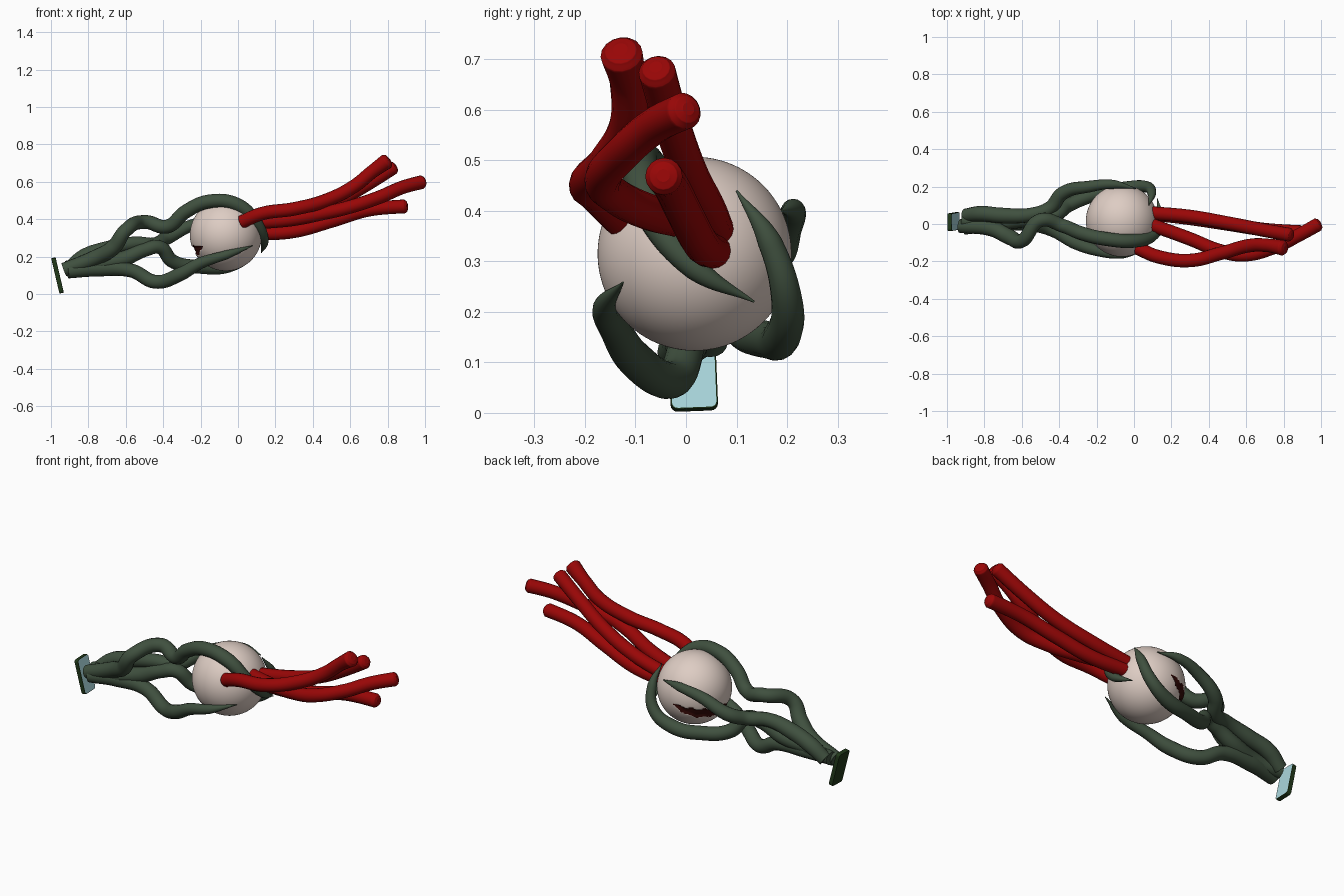
import bpy, bmesh, math
from mathutils import Matrix, Vector

cube = bpy.data.objects.get("Cube")
if cube:
    bpy.data.objects.remove(cube, do_unlink=True)


def material(name, rgb):
    m = bpy.data.materials.new(name)
    m.use_nodes = True
    m.diffuse_color = (*rgb, 1)
    m.node_tree.nodes["Principled BSDF"].inputs["Base Color"].default_value = (*rgb, 1)
    return m


red = material("deep_red", (0.32, 0.002, 0.002))
green = material("vine_green", (0.05, 0.08, 0.049))
skin = material("pale_skin", (0.73, 0.61, 0.55))
mouth_dark = material("mouth_dark_red", (0.035, 0.003, 0.002))
frame = material("plate_dark_green", (0.015, 0.04, 0.01))
blue = material("plate_light_blue", (0.4, 0.68, 0.72))


def add_object(name, mesh, *mats):
    obj = bpy.data.objects.new(name, mesh)
    bpy.context.collection.objects.link(obj)
    for m in mats:
        mesh.materials.append(m)
    return obj


def tube(name, points, radii, mat):
    """Smooth round tube through the points, stored as a mesh."""
    curve = bpy.data.curves.new(name + "_path", "CURVE")
    curve.dimensions = "3D"
    curve.bevel_depth = 1.0
    curve.bevel_resolution = 6
    curve.resolution_u = 12
    curve.use_fill_caps = True
    spline = curve.splines.new("BEZIER")
    spline.bezier_points.add(len(points) - 1)
    for bp, co, r in zip(spline.bezier_points, points, radii):
        bp.co = co
        bp.radius = r
        bp.handle_left_type = bp.handle_right_type = "AUTO"
    temp = bpy.data.objects.new(name + "_temp", curve)
    bpy.context.collection.objects.link(temp)
    graph = bpy.context.evaluated_depsgraph_get()
    mesh = bpy.data.meshes.new_from_object(temp.evaluated_get(graph))
    bpy.data.objects.remove(temp, do_unlink=True)
    mesh.materials.clear()
    for p in mesh.polygons:
        p.use_smooth = True
        p.material_index = 0
    return add_object(name, mesh, mat)


# Round head with a wide jagged mouth sunk into the -x side
CENTRE, RADIUS = Vector((-0.065, 0.017, 0.315)), 0.192


def in_mouth(d):
    a = math.atan2(d.y, -d.x)
    t = (a - 0.37) / 1.22
    if abs(t) > 1:
        return False
    top = -0.2 + 0.1 * t - 0.1 * (1 - t * t) * abs(math.sin(a * 9))
    bottom = -0.2 + 0.1 * t - (0.38 - 0.08 * abs(math.sin(a * 7))) * (1 - t ** 4)
    return bottom < d.z < top


bm = bmesh.new()
bmesh.ops.create_uvsphere(bm, u_segments=128, v_segments=80, radius=1)
for f in bm.faces:
    f.smooth = True
    f.material_index = int(in_mouth(f.calc_center_median().normalized()))
for v in bm.verts:
    sunk = all(f.material_index for f in v.link_faces)
    v.co = CENTRE + v.co * (RADIUS - (0.008 if sunk else 0))
mesh = bpy.data.meshes.new("head")
bm.to_mesh(mesh)
bm.free()
add_object("head", mesh, skin, mouth_dark)

# Red tentacles trailing from the +x side, with domed ends
red_paths = {
    "red_tentacle_upper": [(0.02, -0.13, 0.385), (0.13, -0.175, 0.43), (0.3, -0.195, 0.455),
                           (0.47, -0.155, 0.5), (0.62, -0.115, 0.575), (0.72, -0.115, 0.655),
                           (0.81, -0.13, 0.72)],
    "red_tentacle_inner": [(0.08, 0.06, 0.36), (0.3, 0.04, 0.41), (0.5, 0.005, 0.48),
                           (0.68, -0.03, 0.58), (0.845, -0.06, 0.685)],
    "red_tentacle_outer": [(0.08, 0.0, 0.38), (0.3, -0.08, 0.4), (0.45, -0.14, 0.43),
                           (0.58, -0.165, 0.46), (0.75, -0.125, 0.515), (0.88, -0.06, 0.57),
                           (0.997, 0.005, 0.602)],
    "red_tentacle_lower": [(0.09, 0.055, 0.32), (0.3, 0.03, 0.335), (0.5, 0.0, 0.39),
                           (0.7, -0.03, 0.45), (0.908, -0.045, 0.47)],
}
for name, pts in red_paths.items():
    end = Vector(pts[-1])
    ahead = (end - Vector(pts[-2])).normalized()
    end_radius = 0.042 if name.endswith("upper") else 0.037
    dome = [end - ahead * back for back in (0.018, 0.005, 0)]
    radii = [0.036] * (len(pts) - 1) + [end_radius * k for k in (1, 0.75, 0.35)]
    tube(name, pts[:-1] + dome, radii, red)

# Green tentacles from the plate, gripping the head with pointed tips
green_paths = {
    "green_tentacle_top": [(-0.93, -0.01, 0.13), (-0.76, -0.025, 0.195), (-0.665, -0.07, 0.25),
                           (-0.6, -0.09, 0.34), (-0.5, 0.02, 0.385), (-0.38, -0.01, 0.36),
                           (-0.28, -0.05, 0.44), (-0.15, -0.08, 0.495), (0.0, -0.09, 0.475),
                           (0.1, -0.06, 0.38), (0.14, 0.02, 0.285), (0.125, 0.135, 0.22)],
    "green_tentacle_under": [(-0.92, 0.02, 0.14), (-0.78, 0.0, 0.155), (-0.62, 0.02, 0.185),
                             (-0.5, 0.03, 0.235), (-0.42, 0.05, 0.25), (-0.35, 0.1, 0.175),
                             (-0.2, 0.16, 0.145), (-0.05, 0.19, 0.152), (0.06, 0.2, 0.22),
                             (0.095, 0.165, 0.34), (0.08, 0.1, 0.44)],
    "green_tentacle_front": [(-0.91, -0.02, 0.12), (-0.75, 0.0, 0.135), (-0.57, 0.0, 0.125),
                             (-0.44, -0.03, 0.065), (-0.31, -0.1, 0.105), (-0.2, -0.14, 0.165),
                             (-0.06, -0.16, 0.21), (0.08, -0.125, 0.258)],
    "green_tentacle_back": [(-0.9, 0.045, 0.14), (-0.82, 0.055, 0.2), (-0.7, 0.045, 0.24),
                            (-0.55, 0.05, 0.27), (-0.45, 0.085, 0.265), (-0.38, 0.165, 0.3),
                            (-0.24, 0.2, 0.37), (-0.11, 0.212, 0.4), (0.01, 0.19, 0.4)],
}
for name, pts in green_paths.items():
    radii = [0.042 if -0.85 < p[0] < -0.6 else 0.037 for p in pts[:-3]]
    tube(name, pts, radii + [0.031, 0.024, 0.002], green)

# Tilted rounded plate at the -x end, light face towards the head
bm = bmesh.new()
bmesh.ops.create_cube(bm, size=1)
bmesh.ops.scale(bm, vec=(0.024, 0.094, 0.192), verts=bm.verts)
corners = [e for e in bm.edges
           if abs(e.verts[0].co.x - e.verts[1].co.x) > 0.01]
bmesh.ops.bevel(bm, geom=corners, offset=0.014, segments=4, profile=0.5, affect="EDGES")
rims = [e for e in bm.edges if abs(e.verts[0].co.x - e.verts[1].co.x) < 0.001]
bmesh.ops.bevel(bm, geom=rims, offset=0.003, segments=2, profile=0.5, affect="EDGES")
bm.normal_update()
for f in bm.faces:
    f.material_index = int(f.normal.x > 0.95)
bm.transform(Matrix.Translation((-0.965, 0.013, 0.099))
             @ Matrix.Rotation(-0.23, 4, "Y") @ Matrix.Rotation(0.04, 4, "X"))
mesh = bpy.data.meshes.new("base_plate")
bm.to_mesh(mesh)
bm.free()
add_object("base_plate", mesh, frame, blue)
